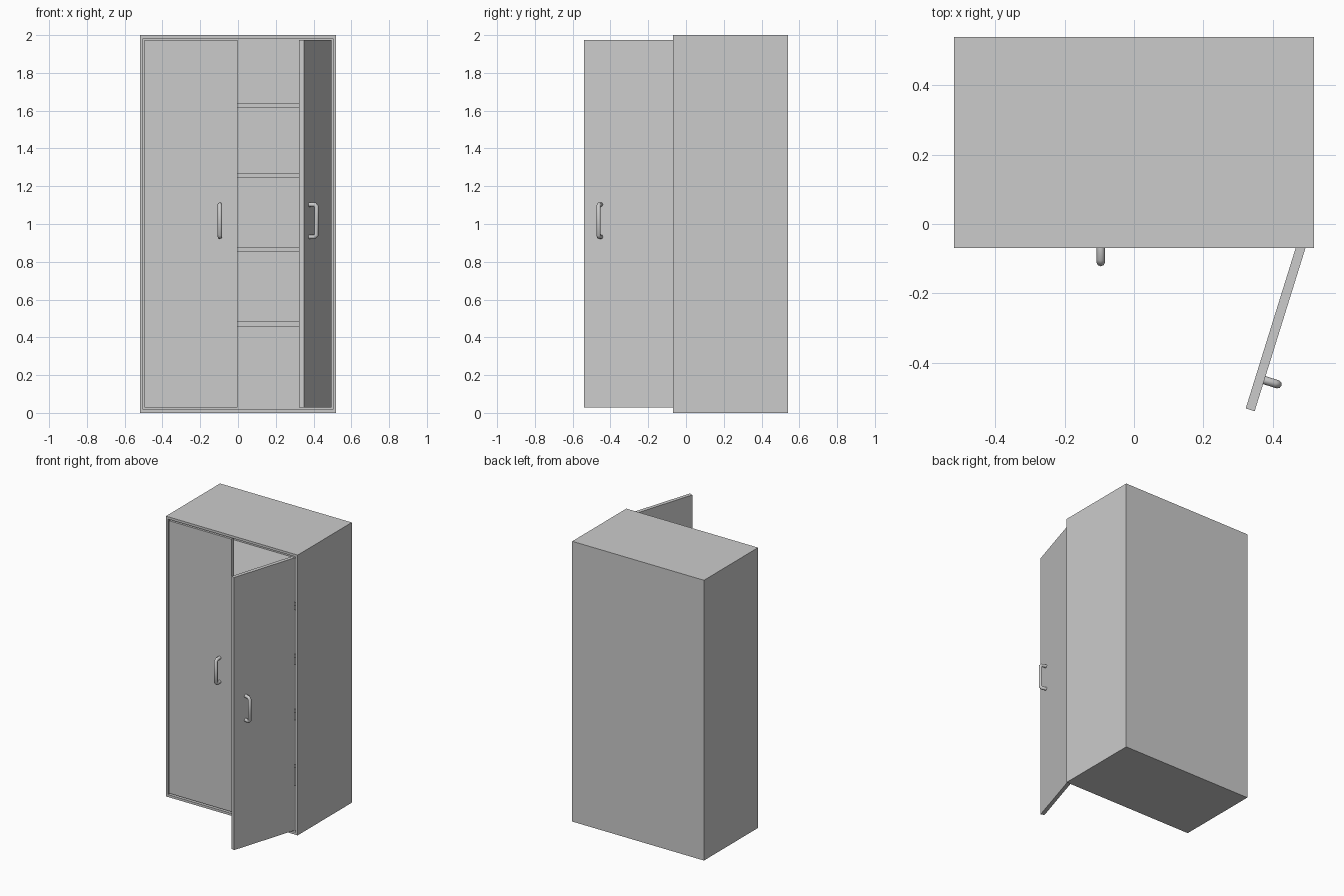
import bpy, bmesh, math
from mathutils import Vector

if "Cube" in bpy.data.objects:
    bpy.data.objects.remove(bpy.data.objects["Cube"])

FRONT, BACK = -0.07, 0.54
HALF_W, H, T = 0.52, 2.0, 0.024


def box_bmesh(lo, hi):
    bm = bmesh.new()
    bmesh.ops.create_cube(bm, size=1)
    for v in bm.verts:
        v.co = Vector([lo[i] if v.co[i] < 0 else hi[i] for i in range(3)])
    return bm


def finish(bm, name, loc=(0, 0, 0)):
    bmesh.ops.recalc_face_normals(bm, faces=bm.faces)
    mesh = bpy.data.meshes.new(name)
    bm.to_mesh(mesh)
    bm.free()
    ob = bpy.data.objects.new(name, mesh)
    ob.location = loc
    bpy.context.collection.objects.link(ob)
    return ob


# Carcass: solid box hollowed from the front face
bm = box_bmesh((-HALF_W, FRONT, 0), (HALF_W, BACK, H))
bm.normal_update()
front = min(bm.faces, key=lambda f: f.calc_center_median().y)
bmesh.ops.inset_region(bm, faces=[front], thickness=T)
cavity = bmesh.ops.extrude_face_region(bm, geom=[front])["geom"]
for v in [g for g in cavity if isinstance(g, bmesh.types.BMVert)]:
    v.co.y = BACK - T
if front.is_valid:
    bmesh.ops.delete(bm, geom=[front], context='FACES_ONLY')
finish(bm, "cabinet_carcass")

# Four full-width shelves, set behind the doors
for i, z in enumerate((0.458, 0.853, 1.245, 1.615)):
    finish(box_bmesh((-HALF_W + T, FRONT + 0.03, z), (HALF_W - T, BACK - T, z + 0.026)),
           f"shelf_{i + 1}")


def handle(name, x):
    # Bent round bar, chamfered at the corners; local y = 0 is the door face
    r, out, z0, z1, c = 0.012, -0.041, 0.932, 1.103, 0.01
    pts = [(0.004, z0), (out + c, z0), (out, z0 + c),
           (out, z1 - c), (out + c, z1), (0.004, z1)]
    curve = bpy.data.curves.new(name, 'CURVE')
    curve.dimensions = '3D'
    curve.bevel_depth = r
    curve.bevel_resolution = 2
    curve.use_fill_caps = True
    sp = curve.splines.new('POLY')
    sp.points.add(len(pts) - 1)
    for p, (y, z) in zip(sp.points, pts):
        p.co = (x, y, z, 1)
    ob = bpy.data.objects.new(name, curve)
    bpy.context.collection.objects.link(ob)
    bpy.ops.object.select_all(action='DESELECT')
    ob.select_set(True)
    bpy.context.view_layer.objects.active = ob
    bpy.ops.object.convert(target='MESH')
    return bpy.context.view_layer.objects.active


# Mirrored doors with origins on their outer front hinge edges
HINGE_X, WIDTH = 0.495, 0.493
for name, side, angle in (("left", -1, 0), ("right", 1, 72.7)):
    xs = sorted((0, -side * WIDTH))
    door = finish(box_bmesh((xs[0], 0, 0.029), (xs[1], 0.027, 1.974)),
                  f"{name}_door", (side * HINGE_X, FRONT, 0))
    door.rotation_euler.z = math.radians(angle)
    grip = handle(f"{name}_door_handle", -side * 0.399)
    grip.parent = door
